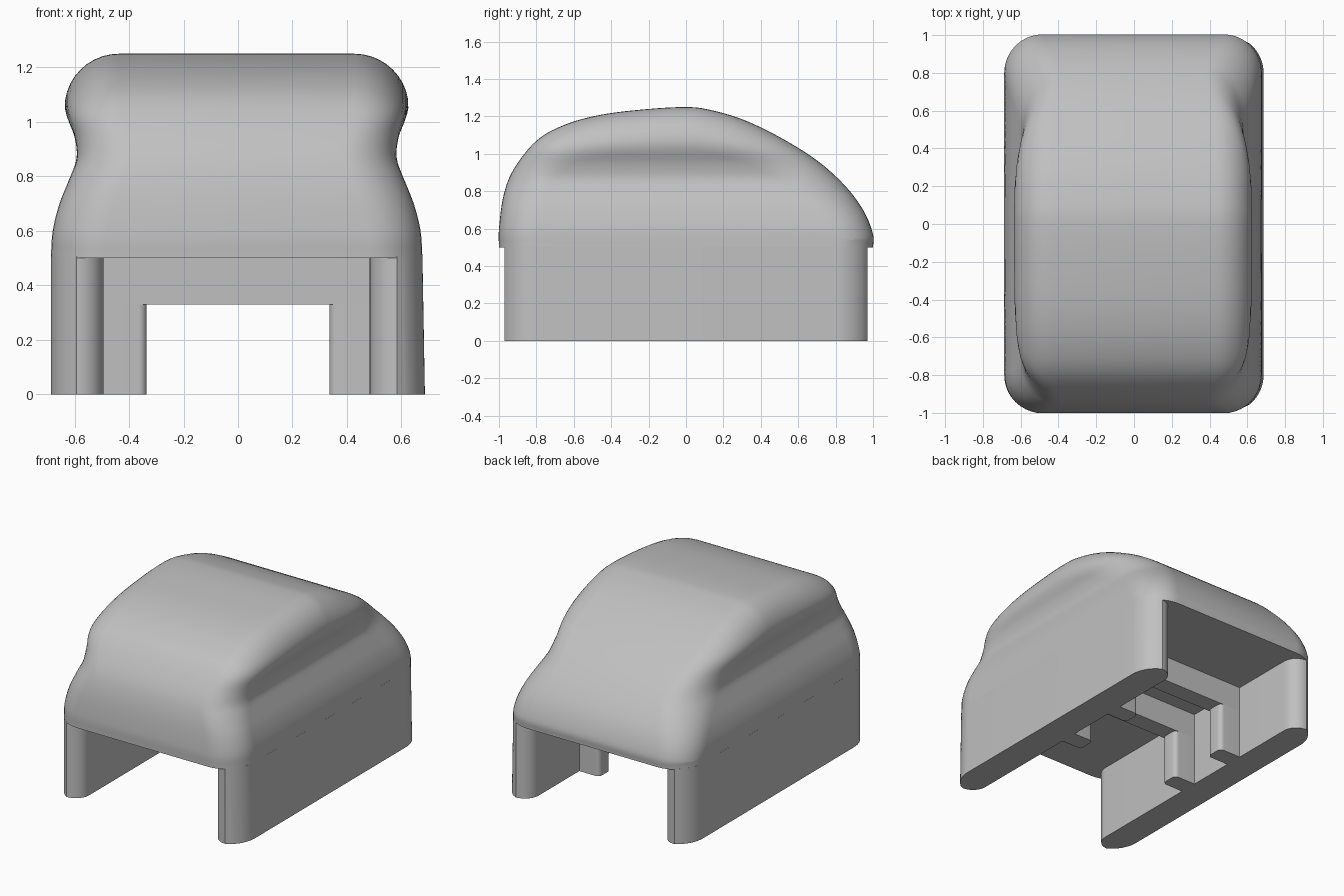
import bpy, bmesh, math
from mathutils import Vector

cube = bpy.data.objects.get("Cube")
if cube:
    bpy.data.objects.remove(cube, do_unlink=True)

grey = bpy.data.materials.new("plain grey")
grey.use_nodes = True
colour = (0.53, 0.53, 0.53, 1)
grey.diffuse_color = colour
grey.node_tree.nodes["Principled BSDF"].inputs["Base Color"].default_value = colour

SHIFT = -0.005   # slight sideways offset of the body
BASE = 0.5       # underside of the cap
R = 0.2          # edge rounding


def finish(bm, name, smooth=True):
    bmesh.ops.recalc_face_normals(bm, faces=bm.faces)
    mesh = bpy.data.meshes.new(name)
    bm.to_mesh(mesh)
    bm.free()
    ob = bpy.data.objects.new(name, mesh)
    bpy.context.collection.objects.link(ob)
    mesh.materials.append(grey)
    if smooth:
        bpy.ops.object.select_all(action='DESELECT')
        bpy.context.view_layer.objects.active = ob
        ob.select_set(True)
        bpy.ops.object.shade_smooth_by_angle(angle=math.radians(35))
    return ob


def spline(pts, steps):
    """Smooth curve through the given points."""
    p = [Vector(q) for q in pts]
    p = [2 * p[0] - p[1]] + p + [2 * p[-1] - p[-2]]
    out = []
    for a, b, c, d in zip(p, p[1:], p[2:], p[3:]):
        for k in range(steps):
            t = k / steps
            out.append(0.5 * (2 * b + (c - a) * t + (2 * a - 5 * b + 4 * c - d) * t ** 2
                              + (3 * b - a - 3 * c + d) * t ** 3))
    return out + [p[-2]]


def prism(outline, z0, z1, name, bottom=lambda x: x):
    bm = bmesh.new()
    low = [bm.verts.new((bottom(x), y, z0)) for x, y in outline]
    top = [bm.verts.new((x, y, z1)) for x, y in outline]
    n = len(outline)
    for i in range(n):
        j = (i + 1) % n
        bm.faces.new((low[i], low[j], top[j], top[i]))
    bm.faces.new(low)
    bm.faces.new(top)
    return finish(bm, name)


# Cap: lengthwise profile (y, z) and waisted side wall (z, half width)
profile = spline([(-1, .5), (-1, .6), (-.975, .78), (-.92, .92), (-.8, 1.07), (-.65, 1.155),
                  (-.45, 1.21), (-.2, 1.24), (0, 1.25), (.12, 1.237), (.3, 1.185), (.5, 1.09),
                  (.7, .965), (.85, .83), (.95, .695), (1, .57), (1, .5)], 6)
side = spline([(.5, .682), (.6, .675), (.7, .65), (.8, .61), (.87, .586), (.95, .596),
               (1, .616), (1.05, .63), (1.12, .632), (1.26, .632)], 6)


def half_width(z):
    for a, b in zip(side, side[1:]):
        if z <= b.x:
            return a.y + (b.y - a.y) * (z - a.x) / (b.x - a.x)
    return side[-1].y


bm = bmesh.new()
chains = []
last = len(profile) - 1
for i, p in enumerate(profile):
    t = (profile[min(i + 1, last)] - profile[max(i - 1, 0)]).normalized()
    inward = Vector((t.y, -t.x))
    if i in (0, last):
        inward = Vector((1 if i == 0 else -1, 0))
    q = p + inward * R
    foot = Vector((-.8 + 1.6 * i / last, BASE))
    half = []
    for k in range(24):
        m = foot.lerp(q, k / 24)
        half.append((half_width(m.y), m.x, m.y))
    for k in range(11):
        a = math.radians(90 - 9 * k)
        m = p + inward * R * (1 - math.cos(math.pi / 2 - (math.pi / 2 - a)))
        half.append((half_width(m.y) - R * (1 - math.sin(a)), m.x, m.y))
    full = half + [(-x, y, z) for x, y, z in reversed(half)]
    chains.append([bm.verts.new((x + SHIFT, y, max(z, BASE))) for x, y, z in full])
for c, d in zip(chains, chains[1:]):
    for k in range(len(c) - 1):
        bm.faces.new((c[k], c[k + 1], d[k + 1], d[k]))
bmesh.ops.remove_doubles(bm, verts=bm.verts, dist=0.0005)
bmesh.ops.dissolve_degenerate(bm, dist=0.0003, edges=bm.edges)
bmesh.ops.holes_fill(bm, edges=[e for e in bm.edges if e.is_boundary], sides=0)
finish(bm, "cap")


# Side walls with rounded ends
def arc(cx, cy, r, a0, a1, n=10):
    angles = [math.radians(a0 + (a1 - a0) * k / n) for k in range(n + 1)]
    return [(cx + r * math.cos(a), cy + r * math.sin(a)) for a in angles]


end = arc(.482, .8, R, 0, 57) + arc(.588, .87, .1, 90, 180)
outline = end + [(x, -y) for x, y in reversed(end)]
for s, name in ((1, "left_wall"), (-1, "right_wall")):
    prism([(s * x + SHIFT, y) for x, y in outline], 0, BASE + .005, name,
          bottom=lambda x: x + (.009 if x > .6 else 0))

# Cross ribs: two posts with rounded edges joined by a bar under the cap
IN, OUT, BAR, F = .335, .52, .33, .03
for y0, y1, name in ((-.12, 0, "front_rib"), (.32, .44, "back_rib")):
    post = ([(OUT, y0)] + [(OUT, y1)] + arc(IN + F, y1 - F, F, 90, 180, 6)
            + arc(IN + F, y0 + F, F, 180, 270, 6))
    for s, tag in ((1, "left"), (-1, "right")):
        prism([(s * x, y) for x, y in post], 0, BAR + .001, f"{name}_{tag}_post")
    prism([(-OUT, y0), (OUT, y0), (OUT, y1), (-OUT, y1)], BAR, BASE + .005, name + "_bar")
